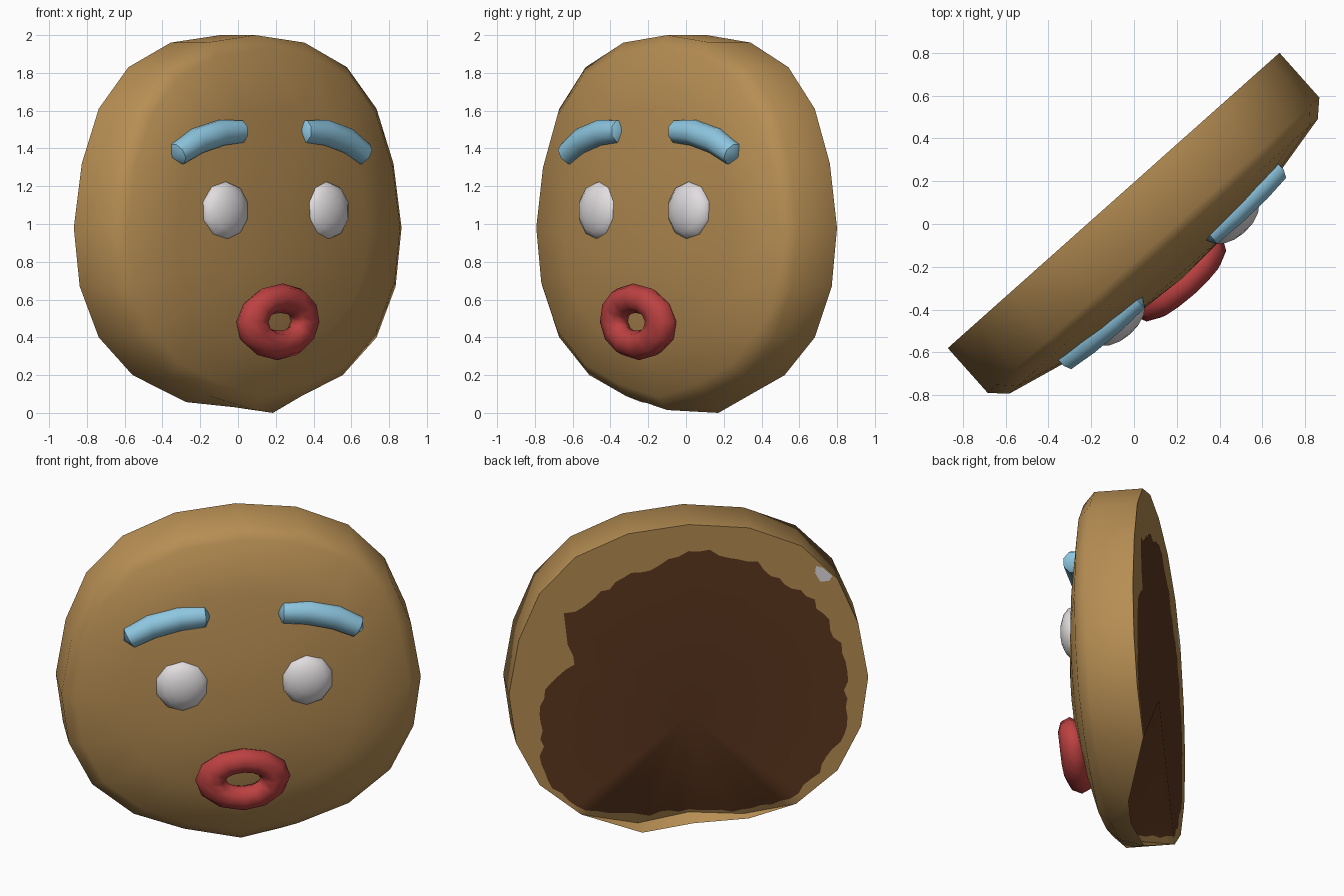
import bpy, bmesh, math, random
from mathutils import Matrix, Vector

if "Cube" in bpy.data.objects:
    bpy.data.objects.remove(bpy.data.objects["Cube"])

random.seed(4)
# local frame: x = across the face, y = depth (front is -y), z = up; then turned to the front right
PLACE = Matrix.Translation((-0.095, 0.11, 0)) @ Matrix.Rotation(math.atan2(0.665, 0.747), 4, 'Z')


def material(name, rgb):
    m = bpy.data.materials.new(name)
    m.diffuse_color = (*rgb, 1)
    m.use_nodes = True
    m.node_tree.nodes["Principled BSDF"].inputs["Base Color"].default_value = m.diffuse_color
    return m


TAN = material("biscuit tan", (0.47, 0.27, 0.087))
BROWN = material("baked brown", (0.115, 0.04, 0.014))
WHITE = material("icing white", (0.75, 0.72, 0.74))
BLUE = material("icing blue", (0.27, 0.57, 0.75))
RED = material("icing red", (0.51, 0.053, 0.053))


def finish(name, bm, mats, angle=50):
    me = bpy.data.meshes.new(name)
    bm.to_mesh(me)
    bm.free()
    me.transform(PLACE)
    for m in mats:
        me.materials.append(m)
    if angle:
        me.shade_smooth()
        me.set_sharp_from_angle(angle=math.radians(angle))
    ob = bpy.data.objects.new(name, me)
    bpy.context.collection.objects.link(ob)
    return ob


def bridge(bm, a, b):
    n = len(a)
    for j in range(n):
        k = (j + 1) % n
        bm.faces.new((a[j], b[j], b[k], a[k]))


# biscuit outline, 20 sides
half = [(0, 2), (0.35, 1.96), (0.65, 1.83), (0.86, 1.61), (0.98, 1.32), (1.037, 0.98),
        (0.995, 0.67), (0.86, 0.4), (0.62, 0.2), (0.33, 0.09), (0, 0.015)]
outline = half + [(-x, z) for x, z in half[-2:0:-1]]
back = [Vector((x, 0, z)) for x, z in outline]
# neck notch: the wall stops short at the bottom, the back panel tucks in behind it
inner = [p.copy() for p in back]
back[9], back[10], back[11] = (Vector(p) for p in ((0.25, -0.14, 0), (-0.05, -0.17, 0.03), (-0.365, -0.14, 0.057)))
inner[9], inner[10], inner[11] = (Vector(p) for p in ((0.27, -0.20, 0.035), (-0.03, -0.24, 0.07), (-0.34, -0.17, 0.075)))

# head shell: straight wall, rounded edge, domed face fullest just below the middle
bm = bmesh.new()
rings = [[bm.verts.new(p) for p in back]]
for s, n, cz in [(1, 0.28, 1), (0.93, 0.35, 1), (0.65, 0.415, 0.97), (0.35, 0.463, 0.88)]:
    rings.append([bm.verts.new((x * s, -n, cz + (z - 1) * s)) for x, z in outline])
for a, b in zip(rings, rings[1:]):
    bridge(bm, a, b)
tip = bm.verts.new((0, -0.485, 0.84))
for j in range(20):
    bm.faces.new((rings[-1][j], tip, rings[-1][(j + 1) % 20]))
# ledge inside the neck notch
ledge = {j: bm.verts.new(inner[j]) for j in (9, 10, 11)}
ledge[8], ledge[12] = rings[0][8], rings[0][12]
for j in range(8, 12):
    quad = [ledge[j], rings[0][j], rings[0][j + 1], ledge[j + 1]]
    bm.faces.new(list(dict.fromkeys(quad)))
finish("head_shell", bm, [TAN])

# back panel: tan rim around an irregular baked patch
reach = [.87, .79, .78, .82, .68, .82, .86, .95, .96, .93, .98, .97, .95, .91, .93, .88, .87, .83, .81, .85]
bm = bmesh.new()
hub = Vector((0, 0, 0.8))
rim, patch = [], []
STEP = 5
for j in range(20):
    k = (j + 1) % 20
    for i in range(STEP):
        t = i / STEP
        p = inner[j].lerp(inner[k], t)
        f = min(0.985, reach[j] * (1 - t) + reach[k] * t + random.uniform(-0.02, 0.02))
        rim.append(bm.verts.new(p))
        patch.append(bm.verts.new(hub.lerp(p, f)))
bridge(bm, patch, rim)
c = bm.verts.new(hub)
for j in range(len(patch)):
    face = bm.faces.new((c, patch[j], patch[(j + 1) % len(patch)]))
    face.material_index = 1
finish("back_panel", bm, [TAN, BROWN])

# small pale fleck on the back rim
bm = bmesh.new()
fleck = [(-0.735, 1.70), (-0.775, 1.685), (-0.83, 1.63), (-0.81, 1.60), (-0.76, 1.60), (-0.73, 1.655)]
bm.faces.new([bm.verts.new((x, 0.003, z)) for x, z in fleck])
bm.normal_update()
for f in bm.faces:
    if f.normal.y < 0:
        f.normal_flip()
finish("back_fleck", bm, [WHITE], angle=0)

for side, label in ((-1, "left"), (1, "right")):
    # eye: flattened icing dot
    bm = bmesh.new()
    bmesh.ops.create_uvsphere(bm, u_segments=10, v_segments=8, radius=1,
                              matrix=Matrix.Translation((side * 0.357, -0.43, 1.07))
                              @ Matrix.Diagonal((0.16, 0.088, 0.16, 1))
                              @ Matrix.Rotation(math.pi / 2, 4, 'X'))
    finish(label + "_eye", bm, [WHITE])

    # eyebrow: bent icing tube with rounded-off ends
    path = [(0.225, 1.49), (0.37, 1.483), (0.53, 1.44), (0.66, 1.37)]
    bm = bmesh.new()
    loops = []
    for i, (x, z) in enumerate(path):
        a, b = path[max(i - 1, 0)], path[min(i + 1, 3)]
        d = Vector((b[0] - a[0], 0, b[1] - a[1])).normalized()
        up = Vector((-d.z, 0, d.x))
        depth = -0.415 + 0.04 * x * x
        rad = 0.064 if i in (0, 3) else 0.073
        loop = []
        for k in range(8):
            t = math.tau * (k + 0.5) / 8
            p = Vector((x, depth, z)) + up * rad * math.cos(t) + Vector((0, rad * math.sin(t), 0))
            loop.append(bm.verts.new((side * p.x, p.y, p.z)))
        loops.append(loop)
        if i in (0, 3):
            e = Vector((x, depth, z)) + d * (0.035 if i else -0.035)
            end = bm.verts.new((side * e.x, e.y, e.z))
            for k in range(8):
                bm.faces.new((end, loop[k], loop[(k + 1) % 8]))
    for a, b in zip(loops, loops[1:]):
        bridge(bm, a, b)
    bmesh.ops.recalc_face_normals(bm, faces=bm.faces[:])
    finish(label + "_eyebrow", bm, [BLUE])

# mouth: oval icing ring following the face
bm = bmesh.new()
loops = []
for i in range(12):
    a = math.tau * i / 12
    loop = []
    for k in range(8):
        b = math.tau * k / 8
        x = (0.187 + 0.088 * math.cos(b)) * math.cos(a)
        dz = (0.125 + 0.078 * math.cos(b)) * math.sin(a)
        y = -0.49 - 0.075 * math.sin(b) + 0.3 * x * x - 0.1 * dz
        loop.append(bm.verts.new((x - 0.012, y, 0.482 + dz)))
    loops.append(loop)
for i in range(12):
    bridge(bm, loops[i], loops[(i + 1) % 12])
bmesh.ops.recalc_face_normals(bm, faces=bm.faces[:])
finish("mouth_ring", bm, [RED], angle=60)
